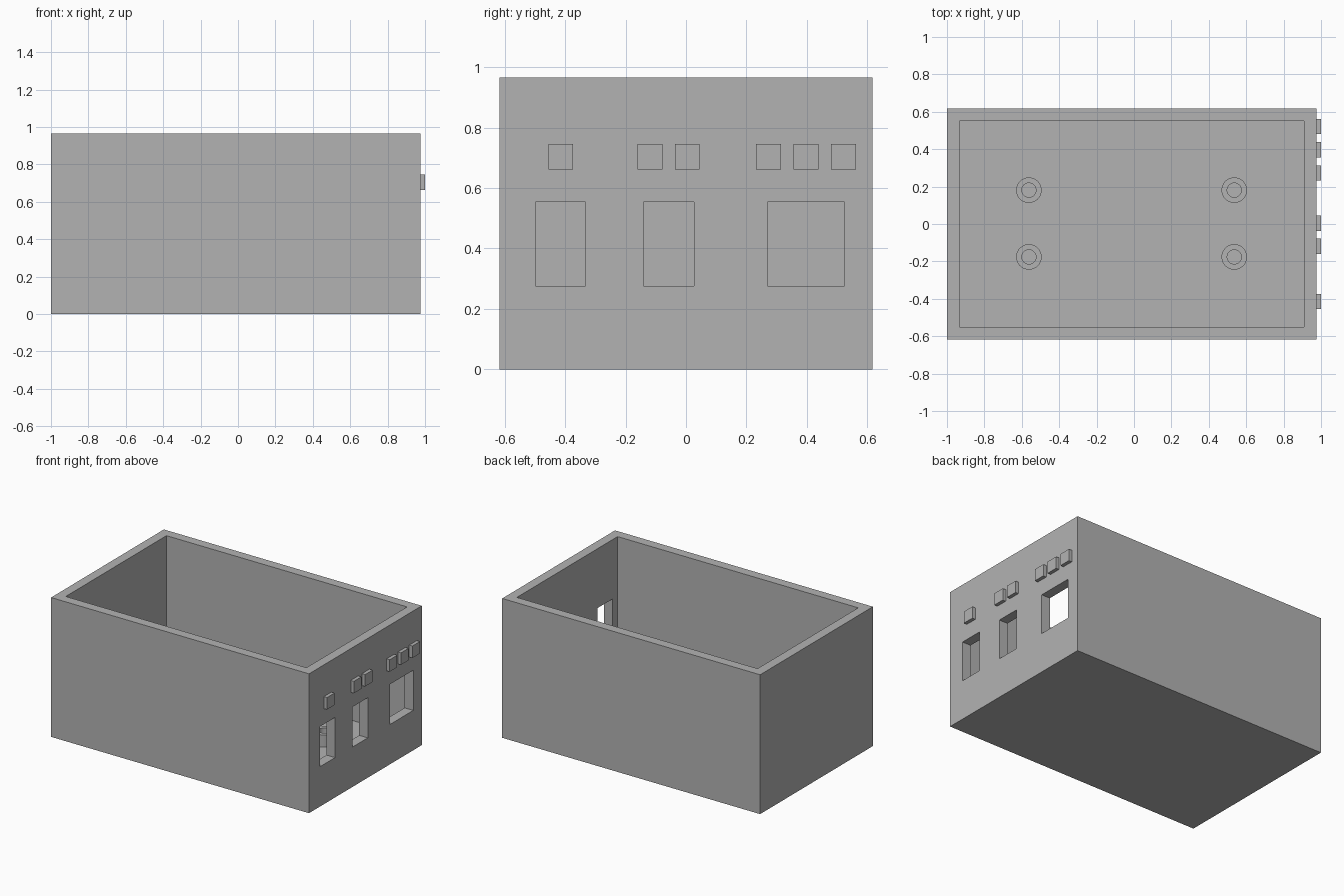
import bpy
import bmesh
import math

cube = bpy.data.objects.get("Cube")
if cube:
    bpy.data.objects.remove(cube, do_unlink=True)

grey = bpy.data.materials.new("plain grey")
grey.use_nodes = True
grey.diffuse_color = (0.45, 0.45, 0.45, 1)
grey.node_tree.nodes["Principled BSDF"].inputs["Base Color"].default_value = grey.diffuse_color

# Main dimensions
X0, X1, Y, TOP = -1.0, 0.976, 0.617, 0.965
WALL, FLOOR = 0.066, 0.066


def add_object(name, bm):
    bmesh.ops.recalc_face_normals(bm, faces=bm.faces)
    mesh = bpy.data.meshes.new(name)
    bm.to_mesh(mesh)
    bm.free()
    mesh.materials.append(grey)
    obj = bpy.data.objects.new(name, mesh)
    bpy.context.collection.objects.link(obj)
    return obj


def add_box(name, x, y, z):
    """Box from (low, high) pairs on each axis."""
    bm = bmesh.new()
    bmesh.ops.create_cube(bm, size=1)
    for v in bm.verts:
        v.co = [low + (c + 0.5) * (high - low) for c, (low, high) in zip(v.co, (x, y, z))]
    return add_object(name, bm)


def add_lathe(name, profile, centre, sides=48):
    """Spin a closed (radius, height) profile about a vertical axis."""
    bm = bmesh.new()
    rings = []
    for i in range(sides):
        a = 2 * math.pi * i / sides
        rings.append([bm.verts.new((centre[0] + r * math.cos(a), centre[1] + r * math.sin(a), z))
                      for r, z in profile])
    n = len(profile)
    for i in range(sides):
        a, b = rings[i], rings[(i + 1) % sides]
        for j in range(n):
            k = (j + 1) % n
            bm.faces.new((a[j], b[j], b[k], a[k]))
    return add_object(name, bm)


# Open case with a hollow interior
case = add_box("case", (X0, X1), (-Y, Y), (0, TOP))
cutters = [add_box("cavity_cutter", (X0 + WALL, X1 - WALL), (-Y + WALL, Y - WALL), (FLOOR, TOP + 0.1))]

# Three port openings in the side wall
for y in ((-0.497, -0.332), (-0.14, 0.026), (0.27, 0.524)):
    cutters.append(add_box("port_cutter", (X1 - 2 * WALL, X1 + 0.1), y, (0.276, 0.554)))

for cutter in cutters:
    cutter.hide_render = True
    mod = case.modifiers.new("cut", "BOOLEAN")
    mod.operation = "DIFFERENCE"
    mod.solver = "EXACT"
    mod.object = cutter

# Bake the cuts and drop the cutters
bpy.context.view_layer.update()
cut_mesh = bpy.data.meshes.new_from_object(case.evaluated_get(bpy.context.evaluated_depsgraph_get()))
case.modifiers.clear()
case.data = cut_mesh
cut_mesh.materials.clear()
cut_mesh.materials.append(grey)
for poly in cut_mesh.polygons:
    poly.material_index = 0
for cutter in cutters:
    bpy.data.objects.remove(cutter, do_unlink=True)

# Small square buttons above the ports
for i, y in enumerate((-0.414, -0.119, 0.004, 0.273, 0.397, 0.521)):
    add_box(f"button_{i + 1}", (X1 - 0.01, 1.0), (y - 0.041, y + 0.041), (0.662, 0.745))

# Hollow mounting posts on the floor
post = [(0.038, FLOOR - 0.005), (0.068, FLOOR - 0.005), (0.068, 0.15), (0.038, 0.15)]
for x_name, x in (("right", -0.562), ("left", 0.536)):
    for y_name, y in (("front", -0.176), ("back", 0.181)):
        obj = add_lathe(f"mounting_post_{y_name}_{x_name}", post, (x, y))
        bpy.ops.object.select_all(action="DESELECT")
        obj.select_set(True)
        bpy.context.view_layer.objects.active = obj
        bpy.ops.object.shade_smooth_by_angle(angle=math.radians(35))
